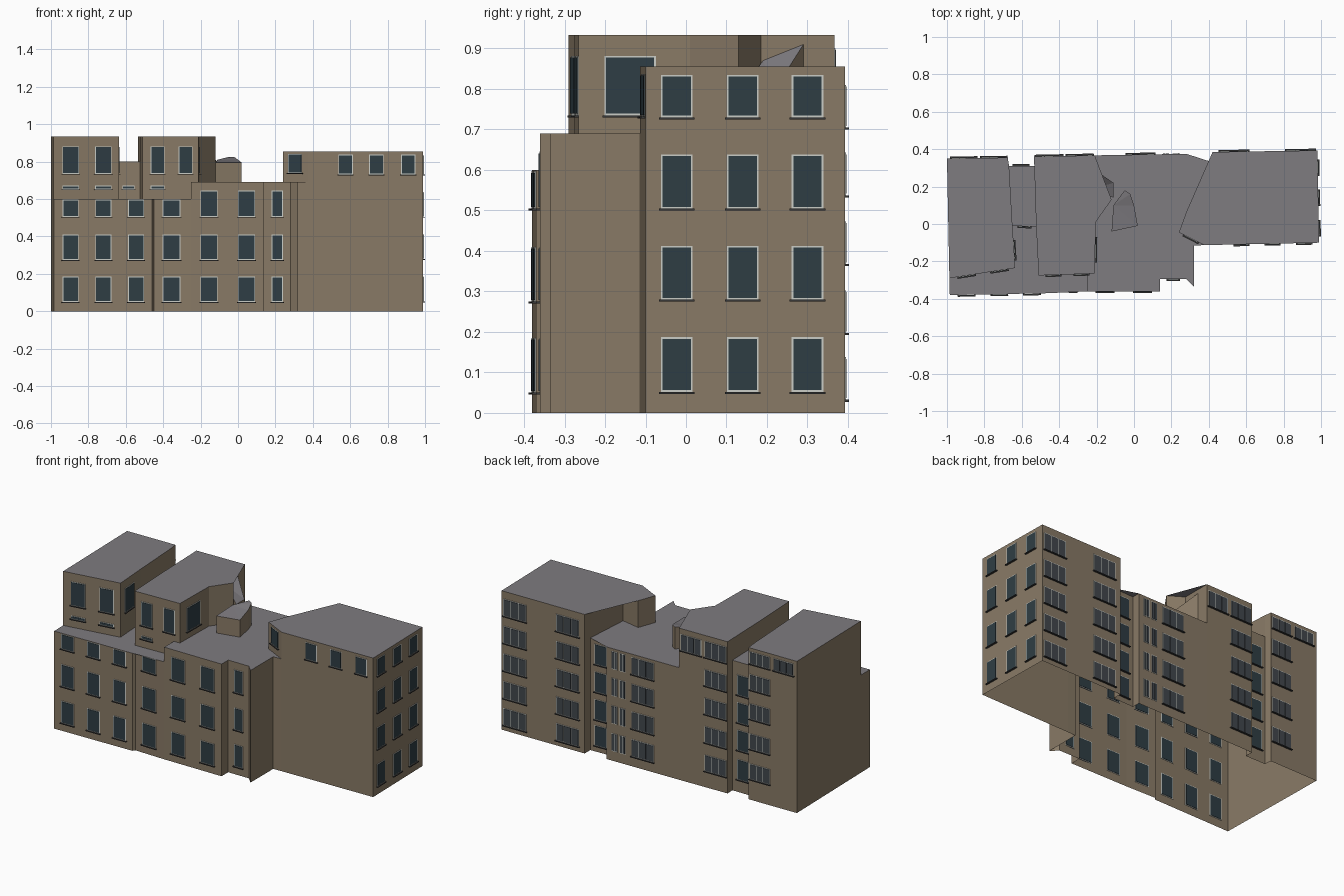
import bpy, bmesh
from mathutils import Vector

if "Cube" in bpy.data.objects:
    bpy.data.objects.remove(bpy.data.objects["Cube"])


def material(name, rgb):
    m = bpy.data.materials.new(name)
    m.diffuse_color = (*rgb, 1)
    m.use_nodes = True
    m.node_tree.nodes["Principled BSDF"].inputs["Base Color"].default_value = m.diffuse_color
    return m


WALL = material("wall_tan", (.25, .195, .133))
ROOF = material("roof_grey", (.21, .2, .215))
GLASS = material("glass_dark", (.028, .047, .058))
PANE = material("glass_grey", (.055, .065, .075))
FRAME = material("frame_light", (.6, .62, .58))
SILL = material("sill_dark", (.04, .04, .04))


def finish(name, bm, mat):
    me = bpy.data.meshes.new(name)
    bm.to_mesh(me)
    bm.free()
    me.materials.append(mat)
    ob = bpy.data.objects.new(name, me)
    bpy.context.collection.objects.link(ob)
    return ob


def wall(bm, pts, z0, z1):
    """Open strip of walls, outside on the right of the path."""
    for (ax, ay), (bx, by) in zip(pts, pts[1:]):
        bm.faces.new([bm.verts.new(v) for v in
                      ((ax, ay, z0), (bx, by, z0), (bx, by, z1), (ax, ay, z1))])


def roof(name, pts, z):
    bm = bmesh.new()
    f = bm.faces.new([bm.verts.new((x, y, z)) for x, y in pts])
    bmesh.ops.triangulate(bm, faces=[f])
    finish(name, bm, ROOF)


# Plan corners, counterclockwise from the front left
A, B, B2, C = (-.985, -.38), (-.46, -.37), (-.45, -.355), (-.25, -.36)
D, E, F, G = (.14, -.36), (.14, -.295), (.28, -.295), (.32, -.335)
H, I0, I, J = (.32, -.115), (.375, -.113), (.99, -.10), (.98, .393)
K, L, M, N = (.42, .385), (.42, .33), (.28, .325), (.28, .375)
O, P, Q, R = (-.21, .367), (-.535, .36), (-.533, .31), (-.668, .31)
S, T, U, V = (-.675, .355), (-1, .35), (-.987, -.29), (-.635, -.235)
S1, S2 = (-.65, -.01), (-.523, -.015)                    # slot between towers
T1, T2, T3, T4, T5 = (-.51, -.275), (-.21, -.265), (-.205, .01), (-.12, .13), (-.21, .185)
W1, W2, W3 = (.40, .04), (.28, .065), (.24, -.045)       # right wing inner side
C2 = (-.25, -.266)

# Open-bottomed wall shell
bm = bmesh.new()
for pts, z0, z1 in (
        ([U, A, B, B2, C], 0, .6), ([C, D, E, F, G, H, I0], 0, .69),
        ([I0, I, J, K, L], 0, .855), ([L, M, N, O], 0, .69),
        ([O, P, Q], 0, .933), ([Q, R], 0, .8), ([R, S, T, U], 0, .933),
        ([U, V, S1, R], .6, .933), ([Q, S2, T1, C2], .6, .933), ([C2, T2], .69, .933),
        ([T2, T3, T4, T5, O], .69, .933), ([S1, S2], .6, .8),
        ([C2, C], .6, .69), ([L, W1, W2, W3, I0], .69, .855)):
    wall(bm, pts, z0, z1)
bmesh.ops.remove_doubles(bm, verts=bm.verts, dist=.0005)
finish("building_walls", bm, WALL)

# Flat roofs
roof("low_front_roof", [A, B, B2, C, C2, T1, S2, S1, V, U], .6)
roof("middle_roof", [C, D, E, F, G, H, I0, W3, W2, W1, L, M, N, O, T5, T4, T3, T2, C2], .69)
roof("right_wing_roof", [I0, I, J, K, L, W1, W2, W3], .855)
roof("left_tower_roof", [U, V, S1, R, S, T], .933)
roof("centre_tower_roof", [P, Q, S2, T1, T2, T3, T4, T5, O], .933)
roof("slot_roof", [S1, S2, Q, R], .8)


# Small sloped sheds on the middle roof
def shed(name, top, z0=.69):
    bm = bmesh.new()
    for a, b in zip(top, top[1:] + top[:1]):
        bm.faces.new([bm.verts.new(v) for v in ((*a[:2], z0), (*b[:2], z0), b, a)])
    finish(name + "_walls", bm, WALL)
    bm = bmesh.new()
    f = bm.faces.new([bm.verts.new(v) for v in top])
    bmesh.ops.triangulate(bm, faces=[f])
    finish(name + "_roof", bm, ROOF)


shed("stair_shed", [(-.12, -.04, .795), (.02, -.01, .795), (0, .1, .81), (-.11, .1, .81)])
shed("shed_back", [(-.11, .1, .81), (0, .1, .81), (-.02, .16, .825), (-.05, .18, .825)])
shed("roof_wedge", [(-.21, .19, .87), (-.11, .14, .80), (-.11, .22, .80), (-.21, .29, .91)])

# Windows: shared meshes for each material
parts = {k: bmesh.new() for k in ("glass", "pane", "frame", "sill")}


def slab(kind, c, d, n, s, z, o):
    bm = parts[kind]
    v = [bm.verts.new(c + d * a + n * b + Vector((0, 0, h)))
         for h in z for b in o for a in s]
    for q in ((0, 1, 3, 2), (4, 6, 7, 5), (0, 4, 5, 1), (2, 3, 7, 6), (0, 2, 6, 4), (1, 5, 7, 3)):
        bm.faces.new([v[i] for i in q])


def windows(p, q, at, rows, w, panes=1, sill=True):
    """Windows on wall p-q, placed by x (or y on side walls); rows are (bottom, top)."""
    p, q = Vector((*p, 0)), Vector((*q, 0))
    d = (q - p).normalized()
    n = Vector((d.y, -d.x, 0))
    k = 0 if abs(d.x) > abs(d.y) else 1
    e = .004
    for t in at:
        c = p + d * ((t - p[k]) / d[k])
        for z0, z1 in rows:
            slab("frame", c, d, n, (-w / 2, w / 2), (z0, z1), (-.002, .002))
            pw = (w - e) / panes
            for i in range(panes):
                a = -w / 2 + e + i * pw
                slab("glass" if panes == 1 else "pane", c, d, n,
                     (a, a + pw - e), (z0 + e, z1 - e), (-.004, .004))
            if sill:
                slab("sill", c, d, n, (-w / 2 - .005, w / 2 + .005), (z0 - .005, z0), (0, .01))


def rows(h, *centres):
    return [(z - h / 2, z + h / 2) for z in centres]


# Front
two = [(.05, .185), (.275, .41)]
low, mid = two + [(.505, .597)], two + [(.505, .645)]
windows(A, B, (-.895, -.72, -.545), low, .085)
windows(B2, C, (-.355,), low, .095)
windows(C, D, (-.155, .045), mid, .092)
windows(E, F, (.21,), mid, .06)
windows(I0, I, (.575, .74, .91), [(.732, .837)], .077)
windows(W3, I0, (.305,), [(.738, .842)], .085)
up, vent = [(.735, .882)], [(.652, .672)]
windows(U, V, (-.895, -.72), up, .09)
windows(U, V, (-.895, -.72), vent, .09)
windows(T1, T2, (-.43, -.28), up, .075)
windows(T1, T2, (-.43,), vent, .075)
windows(S1, S2, (-.585,), vent, .065)

# Right side and tower sides
windows(I, J, (-.023, .14, .30), [(.052, .187), (.28, .412), (.505, .638), (.73, .835)], .078)
windows(T2, T3, (-.138,), up, .127)
windows(T3, T4, (-.176,), up, .06)
windows(V, S1, (-.14,), up, .1)

# Back
windows(J, K, (.89, .535), rows(.105, .757, .59, .42, .25, .085), .155, 3)
windows(L, M, (.35,), rows(.125, .6, .43, .26, .1), .08)
windows(N, O, (.225, .17), rows(.11, .62, .455, .285, .115), .04, 2, False)
windows(N, O, (.035,), rows(.105, .62, .455, .285, .115), .15, 3)
windows(O, P, (-.455,), rows(.1, .85, .675, .5, .325, .15), .145, 3)
windows(O, P, (-.29,), rows(.1, .85), .14, 3)
windows(Q, R, (-.605,), rows(.125, .66, .49, .32, .14), .08)
windows(S, T, (-.75,), rows(.095, .725, .545, .36, .175), .135, 3)
windows(S, T, (-.75, -.91), rows(.075, .875), .135, 3)

for kind, mat, name in (("glass", GLASS, "window_glass"), ("pane", PANE, "back_window_panes"),
                        ("frame", FRAME, "window_frames"), ("sill", SILL, "window_sills")):
    bmesh.ops.recalc_face_normals(parts[kind], faces=parts[kind].faces)
    finish(name, parts[kind], mat)
